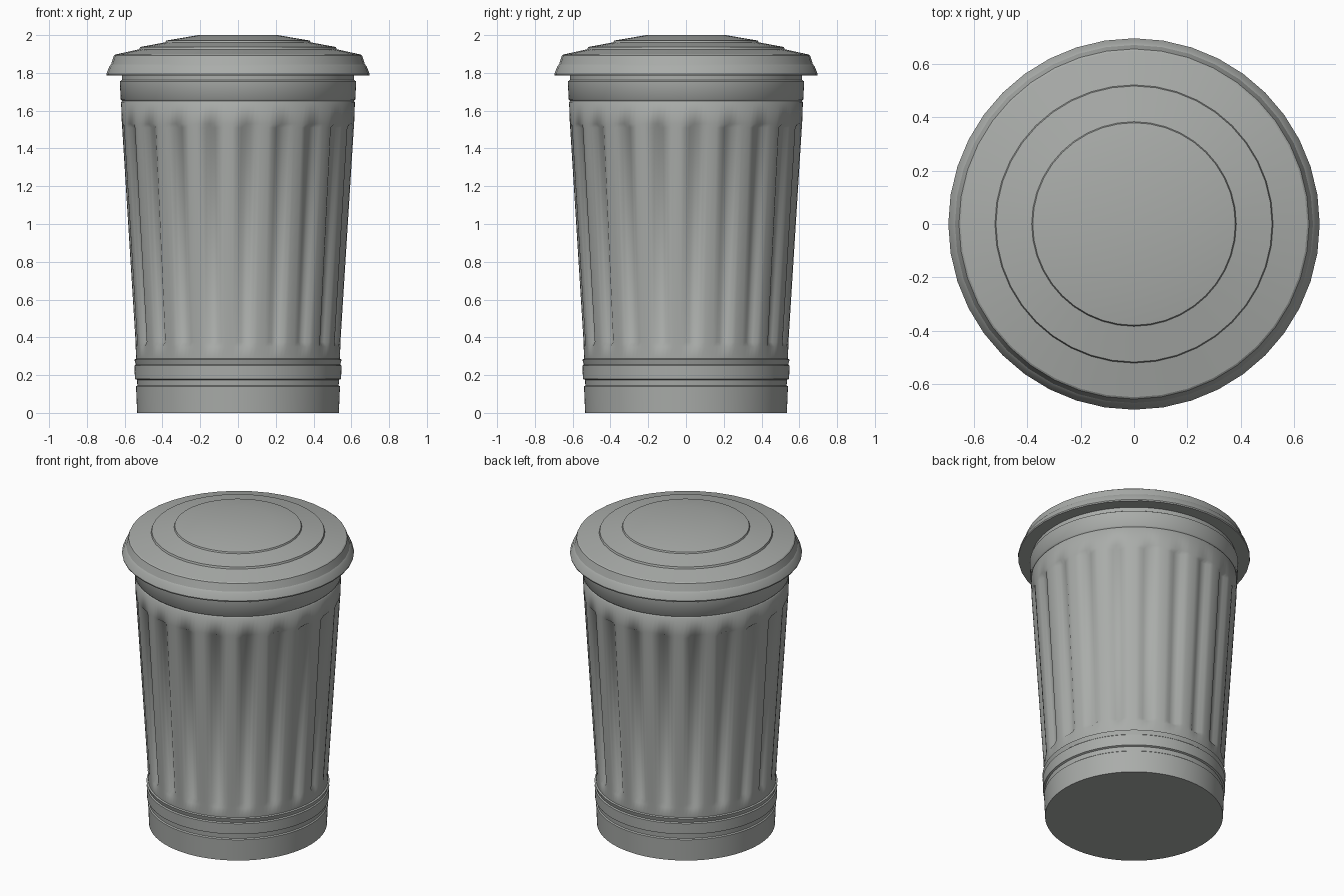
import bpy, bmesh
from math import cos, sin, radians, tau

cube = bpy.data.objects.get("Cube")
if cube:
    bpy.data.objects.remove(cube)

metal = bpy.data.materials.new("grey metal")
metal.use_nodes = True
GREY = (0.40, 0.415, 0.40, 1)
metal.diffuse_color = GREY
metal.node_tree.nodes["Principled BSDF"].inputs["Base Color"].default_value = GREY

FLUTES = 20
SHAPE = [1, 0.8, 0.15, 0, 0, 0, 0.15, 0.8]   # recess across one flute
DEPTH = 0.024


def lathe(name, profile, segs, start=0.0, fluted=False, angle=35):
    """Spin (radius, z, flute strength) rows into a capped solid."""
    bm = bmesh.new()
    rings = []
    for r, z, strength in profile:
        ring = []
        for i in range(segs):
            a = start + tau * i / segs
            rad = r - (DEPTH * strength * SHAPE[i % len(SHAPE)] if fluted else 0)
            ring.append(bm.verts.new((rad * cos(a), rad * sin(a), z)))
        rings.append(ring)
    for low, high in zip(rings, rings[1:]):
        for i in range(segs):
            j = (i + 1) % segs
            bm.faces.new((low[i], low[j], high[j], high[i]))
    bm.faces.new(rings[0][::-1])
    bm.faces.new(rings[-1])
    mesh = bpy.data.meshes.new(name)
    bm.to_mesh(mesh)
    bm.free()
    mesh.materials.append(metal)
    obj = bpy.data.objects.new(name, mesh)
    bpy.context.collection.objects.link(obj)
    bpy.ops.object.select_all(action="DESELECT")
    obj.select_set(True)
    bpy.context.view_layer.objects.active = obj
    bpy.ops.object.shade_smooth_by_angle(angle=radians(angle))
    return obj


# Bin body: foot, lower hoop, fluted wall, upper hoop and neck
body = [
    (0.534, 0, 0), (0.540, 0.14, 0), (0.533, 0.146, 0), (0.535, 0.175, 0),
    (0.546, 0.18, 0), (0.548, 0.25, 0), (0.541, 0.256, 0), (0.549, 0.283, 0),
    (0.539, 0.287, 0),
    (0.542, 0.35, 0), (0.543, 0.375, 1), (0.614, 1.51, 1), (0.615, 1.53, 0),
    (0.619, 1.645, 0), (0.613, 1.652, 0), (0.621, 1.66, 0), (0.626, 1.755, 0),
    (0.615, 1.762, 0), (0.615, 1.80, 0),
]
lathe("bin_body", body, FLUTES * len(SHAPE), radians(4), fluted=True, angle=50)

# Lid: flared rim, then three stepped slopes up to a flat centre
lid = [
    (0.695, 1.787), (0.697, 1.795), (0.681, 1.835), (0.672, 1.845),
    (0.657, 1.892), (0.650, 1.897),
    (0.522, 1.925), (0.518, 1.937), (0.384, 1.962), (0.380, 1.971), (0.21, 2.0),
]
lathe("lid", [(r, z, 0) for r, z in lid], 40, angle=22)
